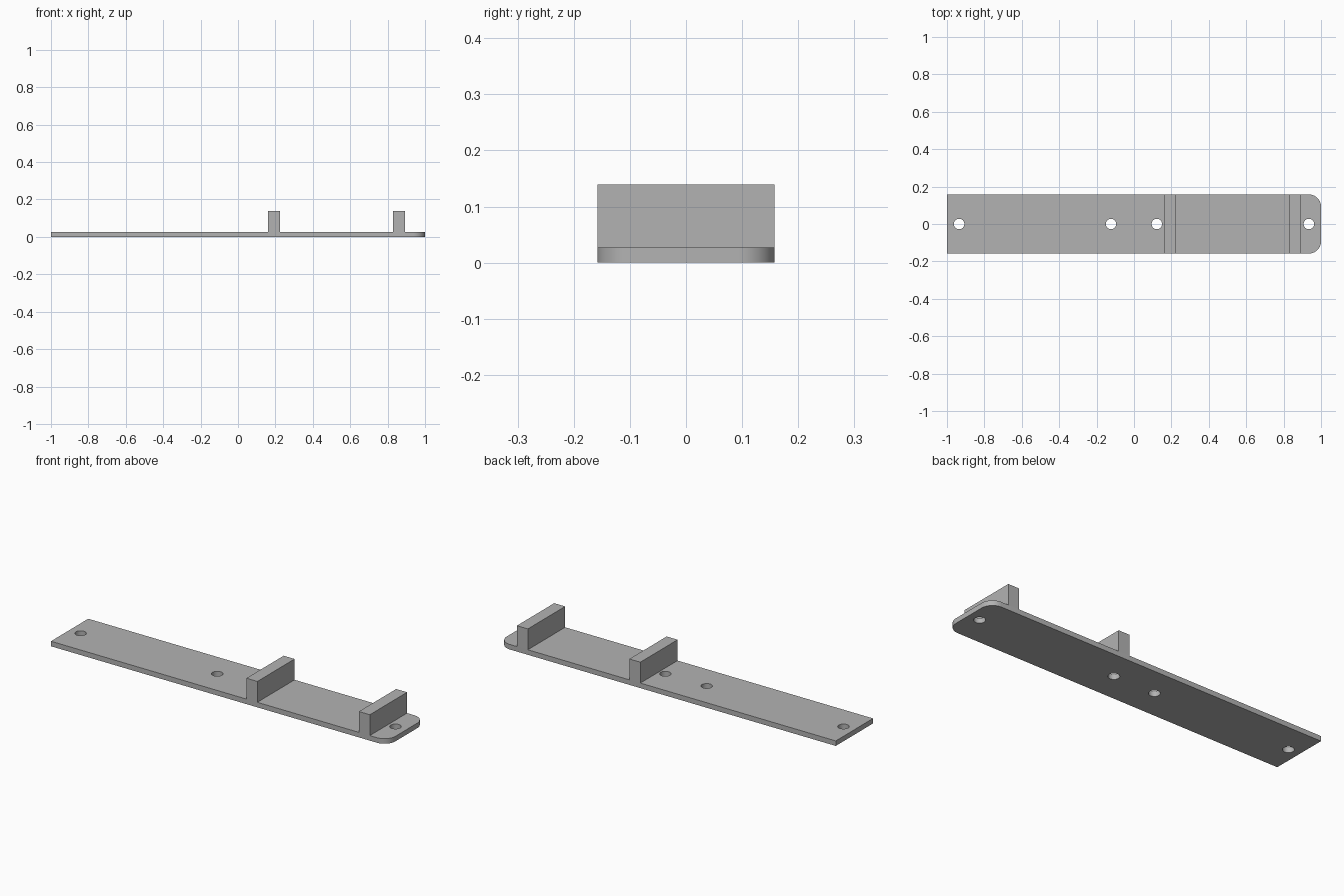
import bpy, bmesh
from math import cos, sin, pi

LENGTH, WIDTH, THICK, TOP = 2.0, 0.316, 0.027, 0.139
CORNER, HOLE_R, RIB_W = 0.065, 0.028, 0.065

cube = bpy.data.objects.get("Cube")
if cube:
    bpy.data.objects.remove(cube)

grey = bpy.data.materials.new("plain grey")
grey.use_nodes = True
colour = (0.45, 0.45, 0.45, 1)
grey.diffuse_color = colour
grey.node_tree.nodes["Principled BSDF"].inputs["Base Color"].default_value = colour


def arc(cx, cy, r, start, end, steps):
    """Points along a circular arc, both ends included."""
    angles = [start + (end - start) * i / steps for i in range(steps + 1)]
    return [(cx + r * cos(a), cy + r * sin(a)) for a in angles]


def add_spline(curve, points):
    spline = curve.splines.new("POLY")
    spline.points.add(len(points) - 1)
    for p, (x, y) in zip(spline.points, points):
        p.co = (x, y, 0, 1)
    spline.use_cyclic_u = True


# Base strip: square left end, rounded right end, four through holes
hx, hy = LENGTH / 2, WIDTH / 2
outline = [(-hx, hy), (-hx, -hy)]
outline += arc(hx - CORNER, -hy + CORNER, CORNER, -pi / 2, 0, 12)
outline += arc(hx - CORNER, hy - CORNER, CORNER, 0, pi / 2, 12)

curve = bpy.data.curves.new("base_plate", "CURVE")
curve.dimensions = "2D"
curve.fill_mode = "BOTH"
curve.extrude = THICK / 2
add_spline(curve, outline)
for x in (-0.935, -0.123, 0.122, 0.935):
    add_spline(curve, arc(x, 0, HOLE_R, 0, 2 * pi, 32)[:-1])

plate = bpy.data.objects.new("base_plate", curve)
bpy.context.collection.objects.link(plate)
plate.location.z = THICK / 2
bpy.ops.object.select_all(action="DESELECT")
plate.select_set(True)
bpy.context.view_layer.objects.active = plate
bpy.ops.object.convert(target="MESH")
plate = bpy.context.view_layer.objects.active

# Weld the caps to the walls so the plate is one closed solid
bm = bmesh.new()
bm.from_mesh(plate.data)
bmesh.ops.remove_doubles(bm, verts=bm.verts, dist=0.0001)
bmesh.ops.recalc_face_normals(bm, faces=bm.faces)
bm.to_mesh(plate.data)
bm.free()
plate.data.materials.clear()
plate.data.materials.append(grey)
bpy.ops.object.shade_smooth_by_angle()

# Upright ribs across the full width
for name, x in (("middle_rib", 0.193), ("end_rib", 0.861)):
    bpy.ops.mesh.primitive_cube_add(size=1, location=(x, 0, (THICK + TOP) / 2))
    rib = bpy.context.object
    rib.name = name
    rib.scale = (RIB_W, WIDTH, TOP - THICK)
    bpy.ops.object.transform_apply(location=False, rotation=False, scale=True)
    rib.data.materials.append(grey)
